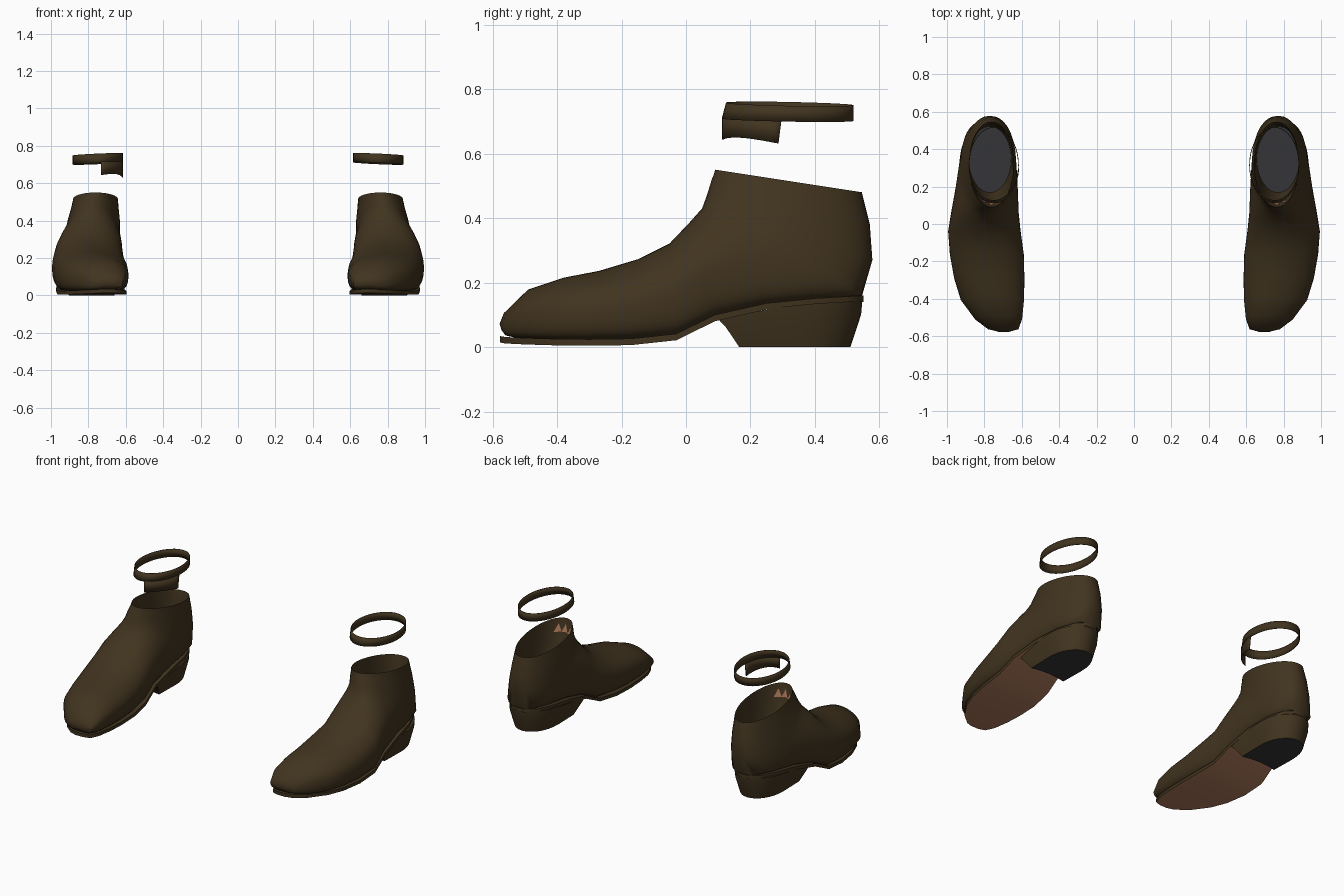
import bpy, bmesh, math
from mathutils import Vector

if "Cube" in bpy.data.objects:
    bpy.data.objects.remove(bpy.data.objects["Cube"])


def material(name, rgb):
    m = bpy.data.materials.new(name)
    m.diffuse_color = (*rgb, 1)
    m.use_nodes = True
    m.node_tree.nodes["Principled BSDF"].inputs["Base Color"].default_value = m.diffuse_color
    return m


BROWN = material("dark brown leather", (0.053, 0.034, 0.0138))
TAN = material("tan sole leather", (0.43, 0.195, 0.108))
GREY = material("charcoal rubber", (0.035, 0.035, 0.038))
SEG = 36


def finish(name, bm, mats, side, recalc=True, angle=50):
    """Mirror to the given side, smooth, and add to the scene."""
    for v in bm.verts:
        v.co.x *= side
    if recalc:
        bmesh.ops.recalc_face_normals(bm, faces=bm.faces)
    me = bpy.data.meshes.new(name)
    bm.to_mesh(me)
    bm.free()
    for m in mats:
        me.materials.append(m)
    ob = bpy.data.objects.new(name, me)
    bpy.context.collection.objects.link(ob)
    bpy.ops.object.select_all(action='DESELECT')
    ob.select_set(True)
    bpy.context.view_layer.objects.active = ob
    bpy.ops.object.shade_smooth_by_angle(angle=math.radians(angle))
    return ob


def loft(rings, closed=True, cap_start=False, cap_end=False):
    bm = bmesh.new()
    vs = [[bm.verts.new(p) for p in r] for r in rings]
    n = len(vs[0])
    for a, b in zip(vs, vs[1:]):
        for i in range(n if closed else n - 1):
            j = (i + 1) % n
            bm.faces.new((a[i], a[j], b[j], b[i]))
    if cap_start:
        bm.faces.new(vs[0])
    if cap_end:
        bm.faces.new(vs[-1])
    bm.normal_update()
    return bm


def section(by, bz, ty, tz, xc, hw, box=1.0):
    """Oval between a lower/back point and an upper/front point; box<1 squares the lower half."""
    pts = []
    for i in range(SEG):
        a = 2 * math.pi * i / SEG
        c, s = math.cos(a), math.sin(a)
        v = (1 + c) / 2
        w = math.copysign(abs(s) ** (box if c < 0 else 1.0), s)
        w *= 1 - 0.15 * (1 - box) * v
        pts.append(Vector((xc + hw * w, by + (ty - by) * v, bz + (tz - bz) * v)))
    return pts


# back/bottom y z, front/top y z, centre x, half width, squareness
UPPER = [
    (-.572, .052, -.578, .072, .695, .032, .6),
    (-.560, .036, -.565, .105, .699, .085, .45),
    (-.520, .027, -.490, .178, .724, .132, .32),
    (-.420, .022, -.380, .215, .757, .178, .27),
    (-.300, .020, -.270, .236, .774, .198, .25),
    (-.170, .022, -.150, .272, .787, .208, .25),
    (-.030, .034, -.050, .322, .800, .204, .25),
    (.090, .094, .010, .385, .797, .190, .25),
    (.250, .131, .050, .430, .788, .176, .27),
    (.420, .146, .061, .460, .782, .163, .35),
    (.545, .156, .070, .487, .778, .152, .6),
    (.578, .270, .080, .520, .770, .140, .9),
    (.570, .380, .087, .537, .765, .128, .95),
    (.545, .480, .090, .550, .762, .120, .95),
]
# y, inner x, outer x, underside z
SOLE = [
    (-.577, .675, .725, .014), (-.560, .634, .768, .011), (-.500, .612, .838, .008),
    (-.400, .601, .905, .005), (-.300, .597, .943, .004), (-.170, .600, .966, .006),
    (-.030, .617, .972, .021), (.090, .630, .960, .080), (.250, .635, .938, .116),
    (.400, .650, .910, .131), (.500, .685, .870, .137), (.550, .740, .815, .140),
]


def sole_z(y):
    for a, b in zip(SOLE, SOLE[1:]):
        if y <= b[0]:
            return a[3] + (b[3] - a[3]) * (y - a[0]) / (b[0] - a[0])
    return SOLE[-1][3]


def heel_ring(front, back, hw, f):
    """D-shaped outline, rounded at the back; f=0 at the sole, 1 at the ground."""
    pts = []
    straight = front + (back - front) * 0.45
    for i in range(17):
        t = math.pi * i / 16
        pts.append((.782 + hw * math.cos(t), straight + (back - straight) * math.sin(t) ** .9))
    for i in range(5):
        u = -1 + i / 2
        pts.append((.782 + hw * u * 0.97, front + .015 * (1 - u * u)))
    return [Vector((x, y, (sole_z(y) + .004) * (1 - f))) for x, y in pts]


def strap_point(t, grow=0.0):
    return (.750 - (.134 + grow) * math.sin(t), .315 - (.204 + grow) * math.cos(t))


def build_boot(side, tag):
    # Leather upper
    finish(tag + "_upper", loft([section(*r) for r in UPPER], cap_start=True), [BROWN], side)

    # Inner lining and insole
    rim = section(*UPPER[-1])
    mid = section(.533, .42, .110, .44, .764, .115)
    low = section(.522, .25, .168, .25, .770, .113)
    bm = loft([rim, mid, low])
    bmesh.ops.reverse_faces(bm, faces=bm.faces)
    finish(tag + "_lining", bm, [BROWN], side)
    bm = bmesh.new()
    bm.faces.new([bm.verts.new(p + Vector((0, 0, .002))) for p in low])
    finish(tag + "_insole", bm, [GREY], side)

    # Pointed tan patches showing at the front of the lining
    bm = bmesh.new()
    inward = Vector((0, .005, .001))
    for k in (-3, -1, 1):
        a, b, c = k % SEG, (k + 1) % SEG, (k + 2) % SEG
        tri = (rim[a].lerp(mid[a], .75), rim[c].lerp(mid[c], .75), rim[b].lerp(mid[b], .3))
        bm.faces.new([bm.verts.new(p + inward) for p in tri])
    finish(tag + "_lining_points", bm, [TAN], side)

    # Sole with a tan underside
    rings = [[Vector((xi, y, z + .02)), Vector((xo, y, z + .02)),
              Vector((xo, y, z)), Vector((xi, y, z))] for y, xi, xo, z in SOLE]
    bm = loft(rings, cap_start=True, cap_end=True)
    bmesh.ops.recalc_face_normals(bm, faces=bm.faces)
    for f in bm.faces:
        f.material_index = int(f.normal.z < -.5)
    finish(tag + "_sole", bm, [BROWN, TAN], side)

    # Stacked heel with a dark ground face
    rings = [heel_ring(.100, .547, .152, 0), heel_ring(.122, .543, .147, .3),
             heel_ring(.165, .510, .122, 1)]
    bm = loft(rings, cap_start=True, cap_end=True)
    for f in bm.faces:
        f.material_index = int(all(v.co.z < .002 for v in f.verts))
    finish(tag + "_heel", bm, [BROWN, GREY], side)

    # Floating ankle strap
    low, high = [], []
    for i in range(40):
        t = 2 * math.pi * i / 40
        x, y = strap_point(t)
        z = .705 + .006 * math.sin(t) + .004 * math.cos(t)
        low.append(Vector((x, y, z)))
        high.append(Vector((x, y + .013 * max(0, math.cos(t)), z + .049)))
    ob = finish(tag + "_ankle_strap", loft([low, high]), [BROWN], side)
    mod = ob.modifiers.new("thickness", 'SOLIDIFY')
    mod.thickness = .004

    # Hanging tab on one strap only
    if side < 0:
        rows = []
        for f in (0, 1):
            row = []
            for i in range(11):
                u = i / 10
                x, y = strap_point(math.radians(8 + u * 77 - f * u * 3), .002)
                z0 = .643 + .012 * math.sin(math.pi * u) - .012 * u
                row.append(Vector((x, y, z0 + (.715 - z0) * (1 - f))))
            rows.append(row)
        ob = finish(tag + "_strap_tab", loft(rows, closed=False), [BROWN], side)
        mod = ob.modifiers.new("thickness", 'SOLIDIFY')
        mod.thickness = .004


build_boot(1, "right_boot")
build_boot(-1, "left_boot")
